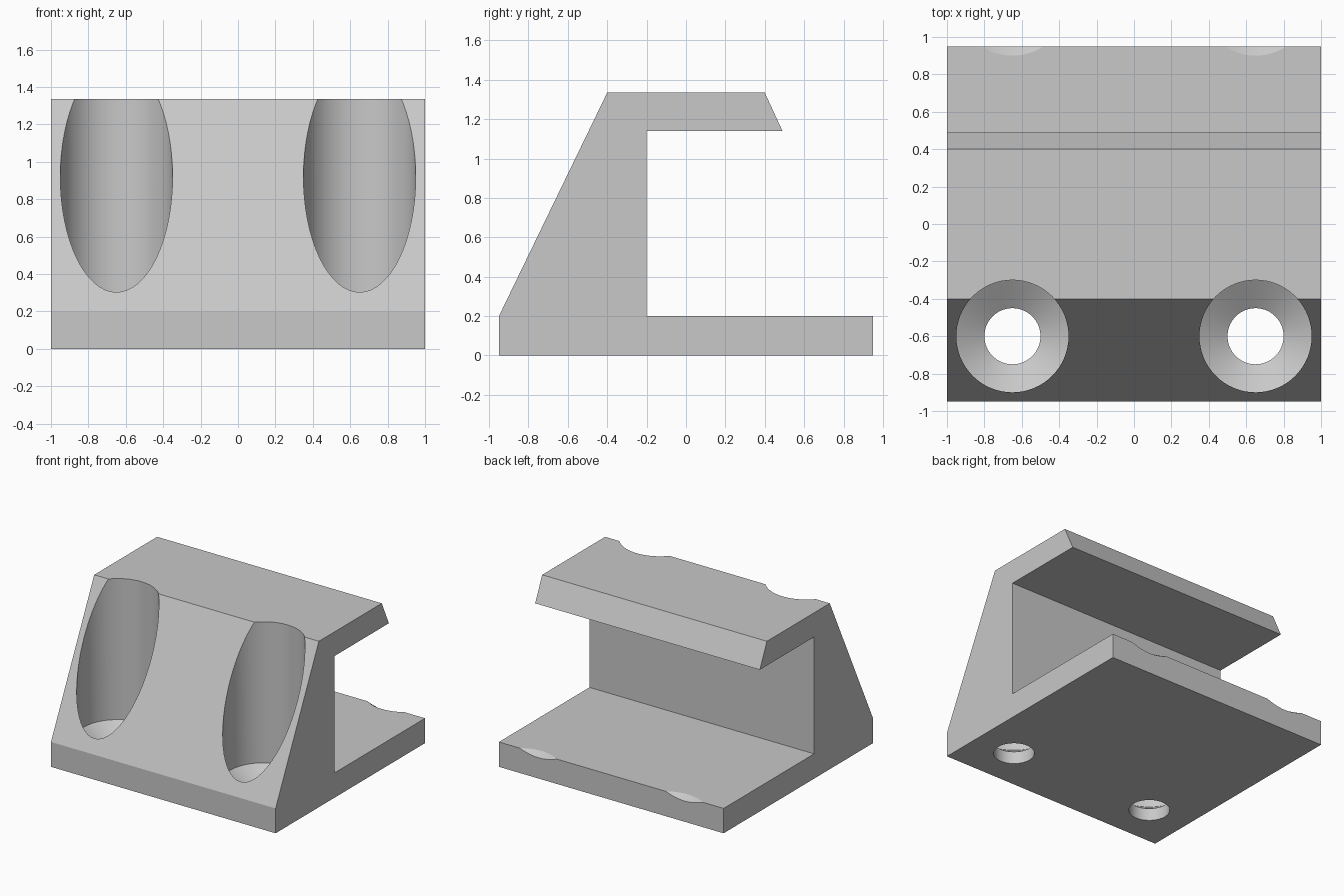
import bpy, bmesh, math

cube = bpy.data.objects.get("Cube")
if cube:
    bpy.data.objects.remove(cube, do_unlink=True)

grey = bpy.data.materials.new("plain grey")
grey.use_nodes = True
colour = (0.58, 0.58, 0.58, 1)
grey.diffuse_color = colour
grey.node_tree.nodes["Principled BSDF"].inputs["Base Color"].default_value = colour


def add_object(name, bm):
    bmesh.ops.recalc_face_normals(bm, faces=bm.faces)
    mesh = bpy.data.meshes.new(name)
    bm.to_mesh(mesh)
    bm.free()
    mesh.materials.append(grey)
    obj = bpy.data.objects.new(name, mesh)
    bpy.context.collection.objects.link(obj)
    return obj


def extruded(name, profile, half_width):
    """Side profile of (y, z) points extruded along x."""
    bm = bmesh.new()
    face = bm.faces.new([bm.verts.new((-half_width, y, z)) for y, z in profile])
    new = bmesh.ops.extrude_face_region(bm, geom=[face])["geom"]
    verts = [v for v in new if isinstance(v, bmesh.types.BMVert)]
    bmesh.ops.translate(bm, verts=verts, vec=(2 * half_width, 0, 0))
    return add_object(name, bm)


def countersink_cutter(name, x, y, sides=64):
    """Solid of rings: narrow hole, cone, then a wide shaft."""
    bm = bmesh.new()
    rings = []
    for r, z in [(0.15, -0.1), (0.15, 0.1), (0.3, 0.2), (0.3, 1.6)]:
        angles = [2 * math.pi * i / sides for i in range(sides)]
        rings.append([bm.verts.new((x + r * math.cos(a), y + r * math.sin(a), z))
                      for a in angles])
    for low, high in zip(rings, rings[1:]):
        for i in range(sides):
            j = (i + 1) % sides
            bm.faces.new((low[i], low[j], high[j], high[i]))
    bm.faces.new(rings[0])
    bm.faces.new(rings[-1])
    return add_object(name, bm)


# Bracket body: base plate, sloped wall and overhanging lip
body = extruded("bracket_body", [
    (-0.95, 0), (0.95, 0), (0.95, 0.2), (-0.2, 0.2), (-0.2, 1.14),
    (0.49, 1.14), (0.4, 1.335), (-0.4, 1.335), (-0.95, 0.2)], 1)

# Screw holes at the front, shallow countersink nicks at the back edge
cutters = []
for side, x in (("right", -0.65), ("left", 0.65)):
    for place, y in (("front", -0.6), ("back", 1.2)):
        cutter = countersink_cutter(f"{place}_{side}_hole_cutter", x, y)
        cutter.hide_render = True
        cutters.append(cutter)
        mod = body.modifiers.new(cutter.name, "BOOLEAN")
        mod.operation = "DIFFERENCE"
        mod.solver = "EXACT"
        mod.object = cutter

# Bake the cuts and remove the cutters
bpy.context.view_layer.objects.active = body
body.select_set(True)
for name in [m.name for m in body.modifiers]:
    bpy.ops.object.modifier_apply(modifier=name)
for cutter in cutters:
    bpy.data.objects.remove(cutter, do_unlink=True)
bpy.ops.object.shade_smooth_by_angle(angle=math.radians(20))
